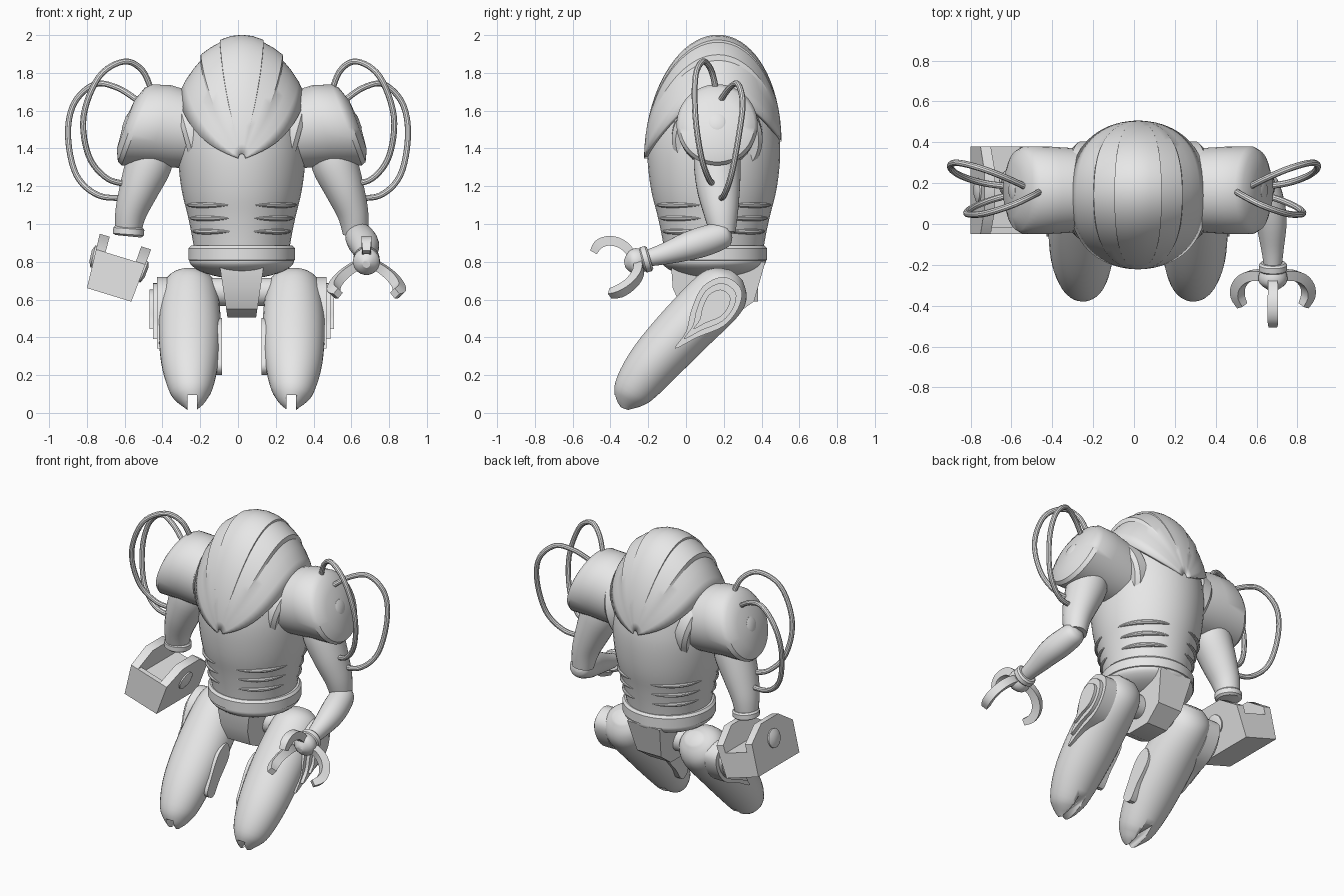
import bpy, bmesh, math
from mathutils import Vector, Matrix

if "Cube" in bpy.data.objects:
    bpy.data.objects.remove(bpy.data.objects["Cube"], do_unlink=True)

CX, CY = 0.02, 0.147         # body axis
GREY = (0.8, 0.8, 0.8, 1)
grey = bpy.data.materials.new("plain_grey")
grey.use_nodes = True
grey.diffuse_color = GREY
grey.node_tree.nodes["Principled BSDF"].inputs["Base Color"].default_value = GREY


def finish(name, bm, angle=35):
    """Turn a bmesh into an object, smooth except at sharp edges."""
    bmesh.ops.recalc_face_normals(bm, faces=bm.faces)
    for f in bm.faces:
        f.smooth = True
    for e in bm.edges:
        e.smooth = e.calc_face_angle(0) < math.radians(angle)
    me = bpy.data.meshes.new(name)
    bm.to_mesh(me)
    bm.free()
    me.materials.append(grey)
    ob = bpy.data.objects.new(name, me)
    bpy.context.collection.objects.link(ob)
    return ob


def spline(rows, n=5, closed=False):
    """Catmull-Rom through rows of equal length."""
    rows = [Vector(r) for r in rows]
    out, m = [], len(rows)
    for i in range(m if closed else m - 1):
        pick = (lambda k: rows[k % m]) if closed else (lambda k: rows[min(max(k, 0), m - 1)])
        a, b, c, d = (pick(i + k) for k in (-1, 0, 1, 2))
        for j in range(n):
            t = j / n
            out.append(b + (c - a) * (t / 2) + (2 * a - 5 * b + 4 * c - d) * (t * t / 2)
                       + (3 * b - a - 3 * c + d) * (t ** 3 / 2))
    return out if closed else out + [rows[-1]]


def tube(name, rows, sides=24, shape=None):
    """Sweep an ellipse along rows of (x, y, z, radius_a, radius_b)."""
    bm = bmesh.new()
    pts = [Vector(r[:3]) for r in rows]
    normal, rings = Vector((1, 0, 0)), []
    for i, p in enumerate(pts):
        t = (pts[min(i + 1, len(pts) - 1)] - pts[max(i - 1, 0)]).normalized()
        if i == 0 and abs(t.x) > 0.9:
            normal = Vector((0, 1, 0))
        normal = (normal - t * normal.dot(t)).normalized()
        other = t.cross(normal)
        ra, rb = rows[i][3], rows[i][-1]
        ring = []
        for k in range(sides):
            a = math.tau * (k + 0.5) / sides
            ring.append(bm.verts.new(p + normal * ra * math.cos(a) + other * rb * math.sin(a)))
        rings.append(ring)
    for r, q in zip(rings, rings[1:]):
        for k in range(sides):
            bm.faces.new((r[k], r[(k + 1) % sides], q[(k + 1) % sides], q[k]))
    bm.faces.new(rings[0])
    bm.faces.new(rings[-1])
    if shape:
        for v in bm.verts:
            v.co = shape(v.co)
    return finish(name, bm)


def lathe(name, profile, smooth=1, squash=1):
    rows = [(CX, CY, z, r * squash, r) for r, z in profile]
    return tube(name, spline(rows, smooth), 48)


def prism(name, outline, x0, x1, shape=None):
    """Extrude a (y, z) outline along x."""
    bm = bmesh.new()
    a, b = ([bm.verts.new((x, p[0], p[1])) for p in outline] for x in (x0, x1))
    bm.faces.new(a)
    bm.faces.new(b)
    for k in range(len(a)):
        j = (k + 1) % len(a)
        bm.faces.new((a[k], a[j], b[j], b[k]))
    if shape:
        for v in bm.verts:
            v.co = shape(v.co)
    return finish(name, bm)


# Torso and belt
chest = [(.262, .86), (.278, .95), (.3, 1.05), (.326, 1.15), (.343, 1.25), (.352, 1.36),
         (.348, 1.46), (.325, 1.58), (.25, 1.7), (.16, 1.8), (.01, 1.84)]
lathe("torso", chest, 3, .96)
lathe("belt", [(.272, .805), (.283, .81), (.283, .87), (.27, .885)])
lathe("pelvis_dish", [(.02, .715), (.12, .72), (.22, .75), (.27, .785), (.277, .81)], 3)

# Waist ridges, four short soft arcs on each level
for level, r in ((1.1, .311), (1.03, .293), (0.96, .278)):
    for quarter in range(4):
        arc = []
        for k in range(11):
            a = math.radians(quarter * 90 + 14 + 6.2 * k)
            bulge = .003 + .012 * math.sin(math.pi * k / 10.001) ** .7
            arc.append((CX + .96 * r * math.cos(a), CY + r * math.sin(a), level, bulge))
        tube("waist_ridge", arc, 10)

# Ridged helm: strips fanning from a front point to a back point
STRIPS = [(0, 1), (.14, 1), (.28, 1), (.285, .98), (.42, .985), (.55, .995),
          (.58, .955), (.7, .96), (.85, .97), (1, .98)]
columns = [(-f, k) for f, k in STRIPS[:0:-1]] + STRIPS
bm = bmesh.new()
grid = []
for f, k in columns:
    line = []
    for i in range(37):
        phi = math.radians(3 + 174 * i / 36)
        a = f * math.radians(61 + 16 * math.cos(phi) ** 2)
        s = math.sin(phi)
        r = 1 - (1 - k) * s * s
        line.append(bm.verts.new((CX + .395 * r * s * math.sin(a),
                                  CY - .005 - .364 * math.cos(phi) * (1 - (1 - r) * .5),
                                  1.385 - .045 * math.cos(phi) + .615 * r * s * math.cos(a))))
    grid.append(line)
for p, q in zip(grid, grid[1:]):
    for i in range(36):
        bm.faces.new((p[i], p[i + 1], q[i + 1], q[i]))
helm = finish("helm", bm, 25)
shell = helm.modifiers.new("shell", "SOLIDIFY")
shell.thickness, shell.offset = 0.02, -1

# Crotch block, narrowing downward
prism("crotch_block", [(-.08, .8), (-.07, .66), (-.02, .55), (.07, .505), (.24, .505), (.36, .59), (.42, .8)],
      -1, 1, lambda c: Vector((CX + c.x * (.075 + .15 * (c.z - .5)), c.y, c.z)))

# Cutter for the knee notches
bm = bmesh.new()
for x in (.2825, 2 * CX - .2825):
    bmesh.ops.create_cube(bm, size=1, matrix=Matrix.Translation((x, -.25, 0)) @ Matrix.Diagonal((.05, .5, .19, 1)))
cutter = finish("knee_notch_cutter", bm)
cutter.hide_render = True
cutter.hide_viewport = True

panel = spline([(.29, .66), (.2, .72), (.09, .67), (.03, .55), (0, .43), (-.06, .34),
                (.06, .4), (.2, .46), (.28, .56)], 4, True)
paddle = spline([(.01, .5), (-.08, .46), (-.16, .33), (-.2, .24), (-.14, .2), (-.07, .29), (.03, .41)], 4, True)

for s, side in ((1, "left"), (-1, "right")):
    def X(x):
        return CX + s * (x - CX)

    def put(rows):
        return [(X(r[0]), *r[1:]) for r in rows]

    # Shoulder drum with a slanted, domed end
    def slant(c):
        d = CX + s * (c.x - CX)
        d -= .36 * (c.z - 1.525) * min(max((d - .3) / .26, 0), 1)
        return Vector((X(d), c.y, c.z))
    tube(side + "_shoulder", put([(.24, .165, 1.49, .2), (.35, .165, 1.505, .208), (.45, .165, 1.522, .214),
         (.575, .165, 1.525, .215), (.605, .165, 1.525, .197), (.635, .165, 1.525, .13),
         (.647, .165, 1.525, .01)]), 40, slant)
    tube(side + "_shoulder_collar", put([(.24, .165, 1.465, .24), (.3, .165, 1.448, .24),
         (.322, .165, 1.442, .22)]), 40)
    tube(side + "_shoulder_bolt", put([(.6, .165, 1.54, .045), (.643, .165, 1.54, .045),
         (.65, .165, 1.54, .03)]), 20, slant)

    # Upper arm
    tube(side + "_upper_arm", spline(put([(.49, .165, 1.42, .115, .115), (.512, .165, 1.32, .124, .124),
         (.562, .172, 1.19, .106, .115), (.607, .185, 1.06, .084, .092), (.623, .195, .95, .068, .068)]), 4), 24)

    # Looping cables
    for loop in ([(.49, .165, 1.68), (.54, .135, 1.81), (.63, .09, 1.86), (.75, .05, 1.78), (.825, .05, 1.57),
                  (.8, .08, 1.36), (.71, .12, 1.24), (.6, .15, 1.21)],
                 [(.56, .18, 1.65), (.66, .23, 1.72), (.77, .275, 1.74), (.87, .3, 1.64), (.9, .28, 1.47),
                  (.86, .24, 1.26), (.75, .2, 1.15), (.6, .18, 1.14)]):
        wide = 0 if s > 0 else .1
        tube(side + "_cable", spline([(X(x + wide * max(x - .5, 0)), y, z, .016) for x, y, z in loop], 6), 10)

    # Thigh with hip axle and side panels
    thigh = tube(side + "_thigh", spline(put([(.285, .268, .727, .06, .045), (.288, .235, .69, .125, .115),
                 (.295, .17, .62, .152, .152), (.295, 0, .45, .165, .15), (.295, -.165, .27, .152, .138),
                 (.29, -.27, .132, .117, .113), (.285, -.308, .065, .075, .077), (.285, -.325, .022, .03, .03)]), 4), 32)
    notch = thigh.modifiers.new("knee_notch", "BOOLEAN")
    notch.operation, notch.object, notch.solver = "DIFFERENCE", cutter, "EXACT"
    tube(side + "_hip_axle", put([(.08, .17, .64, .075), (.2, .17, .64, .075)]), 24)
    for size, depth in ((1, .468), (.78, .49), (.55, .508)):
        layer = [(.16 + (p[0] - .16) * size, .57 + (p[1] - .57) * size) for p in panel]
        prism(side + "_thigh_panel", layer, X(.38), X(depth))
    prism(side + "_thigh_paddle", paddle, X(.125), X(.22))

# Left forearm, wrist and three-fingered claw
tube("left_forearm", spline([(.63, .235, .955, .03), (.635, .205, .945, .068), (.655, .11, .913, .08),
     (.672, .01, .882, .076), (.678, -.12, .84, .056), (.68, -.22, .815, .042)], 4), 20)
tube("wrist_ring", [(.68, -.19, .82, .06), (.68, -.2, .817, .07), (.68, -.225, .81, .07), (.68, -.235, .807, .06)], 20)
tube("claw_palm", spline([(.68, -.21, .815, .05), (.68, -.25, .805, .07), (.68, -.29, .795, .065),
     (.68, -.325, .787, .02)], 3), 20)
axis = Vector((0, -.87, -.49))
base = Vector((0, -.28, .8))
hook = [(0, -.27, .82), (0, -.315, .875), (0, -.365, .905), (0, -.42, .91), (0, -.465, .89), (0, -.49, .85)]
for k, (label, reach) in enumerate((("upper", 1), ("inner", 1.18), ("outer", 1.18))):
    turn = Matrix.Rotation(math.tau * k / 3, 3, axis)
    path = [base + turn @ (Vector(p) - base) * reach + Vector((.68, 0, 0)) for p in hook]
    tube(label + "_finger", spline([(*p, w) for p, w in zip(path, (.03, .034, .036, .036, .036, .028))], 3), 4)

# Right cuff and tool box
tube("right_cuff", [(-.577, .195, .985, .075), (-.578, .195, .975, .083), (-.58, .195, .945, .083), (-.581, .195, .935, .07)], 24)
place = Matrix.Translation((-.65, .165, .73)) @ Matrix.Rotation(math.radians(17), 4, "Y")


def tool(c):
    return place @ Vector((c.x * (1 + .5 * c.z), c.y, c.z))


prism("tool_box", [(-.215, -.11), (.215, -.11), (.215, .05), (-.215, .05)], -.128, .128, tool)
for s in (-1, 1):
    prism("tool_box_cheek", [(-.215, -.11), (.215, -.11), (.215, .1), (.09, .185), (-.09, .185), (-.215, .1)],
          s * .08, s * .13, tool)
    tube("tool_box_hub", [(s * .1, 0, .06, .06), (s * .138, 0, .06, .06), (s * .15, 0, .06, .03)], 20, tool)
prism("tool_box_front", [(-.215, -.11), (-.18, -.11), (-.18, .1), (-.215, .1)], -.128, .128, tool)
